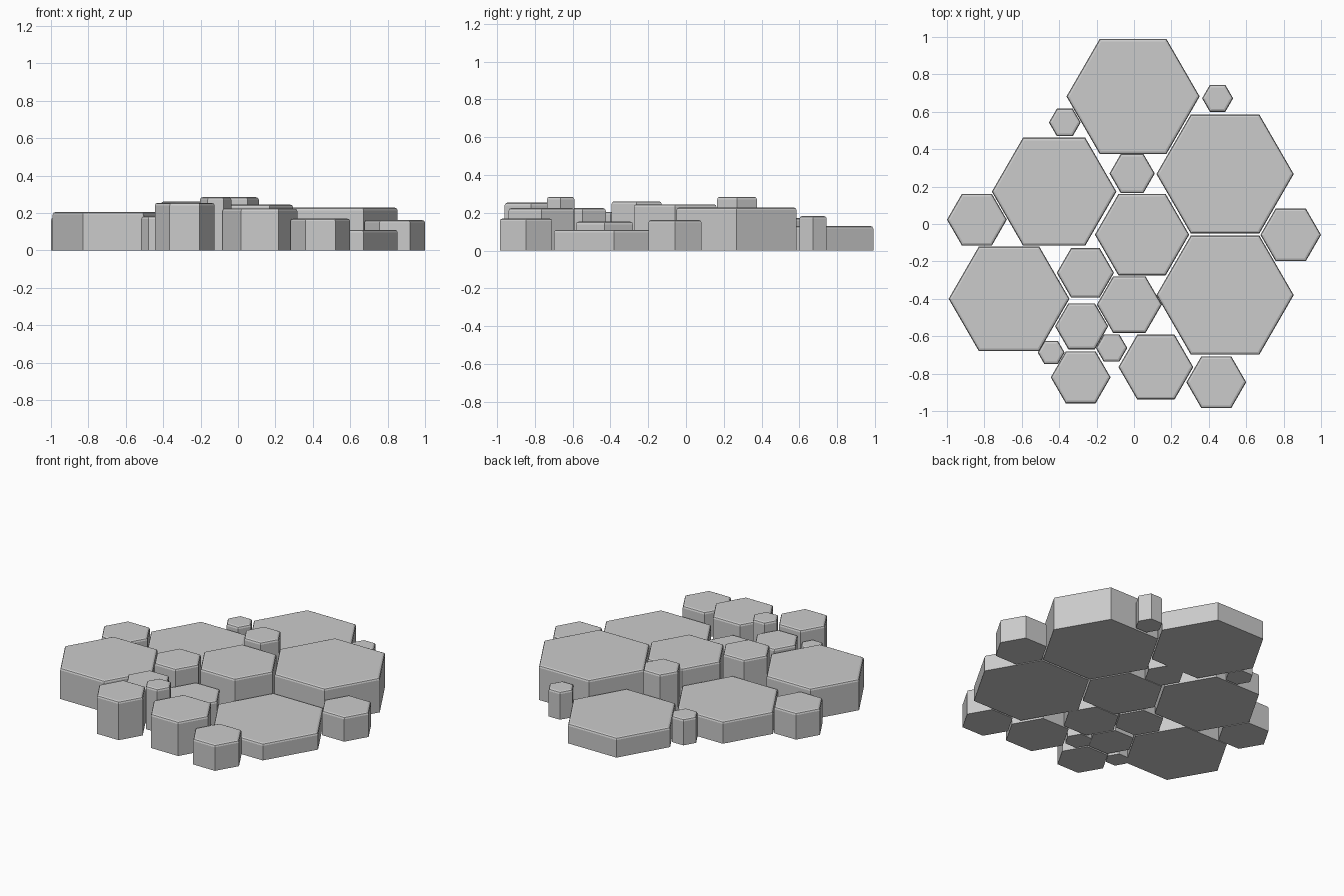
import bpy, bmesh
from math import cos, sin, pi

if "Cube" in bpy.data.objects:
    bpy.data.objects.remove(bpy.data.objects["Cube"])

BEVEL = 0.014


def hex_stone(name, x, y, r, h):
    """Six-sided column with flat base and a bevelled top rim."""
    bm = bmesh.new()
    ring = [bm.verts.new((r * cos(i * pi / 3), r * sin(i * pi / 3), 0)) for i in range(6)]
    base = bm.faces.new(ring)
    ext = bmesh.ops.extrude_face_region(bm, geom=[base], use_keep_orig=True)
    top = [g for g in ext["geom"] if isinstance(g, bmesh.types.BMVert)]
    bmesh.ops.translate(bm, verts=top, vec=(0, 0, h))
    bmesh.ops.recalc_face_normals(bm, faces=bm.faces[:])
    rim = [e for e in bm.edges if all(v.co.z > h * 0.5 for v in e.verts)]
    bmesh.ops.bevel(bm, geom=rim, offset=BEVEL, segments=2, profile=0.5, affect='EDGES')
    me = bpy.data.meshes.new(name)
    bm.to_mesh(me)
    bm.free()
    ob = bpy.data.objects.new(name, me)
    ob.location = (x, y, 0)
    bpy.context.collection.objects.link(ob)


# centre x, centre y, radius, height
stones = {
    # large slabs
    "slab_back": (-0.005, 0.682, 0.356, 0.13),
    "slab_right_back": (0.487, 0.267, 0.367, 0.228),
    "slab_left_back": (-0.427, 0.173, 0.333, 0.145),
    "slab_right_front": (0.487, -0.380, 0.367, 0.11),
    "slab_left_front": (-0.668, -0.400, 0.323, 0.205),
    "slab_centre": (0.043, -0.057, 0.252, 0.245),
    # medium stones
    "stone_left": (-0.840, 0.023, 0.160, 0.175),
    "stone_right": (0.838, -0.058, 0.162, 0.162),
    "stone_inner_left": (-0.260, -0.261, 0.153, 0.261),
    "stone_inner_front": (-0.025, -0.431, 0.174, 0.153),
    "stone_inner_low": (-0.280, -0.547, 0.142, 0.225),
    "stone_front_left": (-0.285, -0.820, 0.160, 0.254),
    "stone_front_middle": (0.117, -0.765, 0.200, 0.225),
    "stone_front_right": (0.440, -0.846, 0.160, 0.17),
    # small pegs
    "peg_centre": (-0.010, 0.270, 0.121, 0.285),
    "peg_back_right": (0.447, 0.672, 0.083, 0.183),
    "peg_back_left": (-0.370, 0.543, 0.085, 0.172),
    "peg_front_left": (-0.443, -0.687, 0.072, 0.183),
    "peg_front": (-0.120, -0.663, 0.084, 0.285),
}
for name, dims in stones.items():
    hex_stone(name, *dims)
